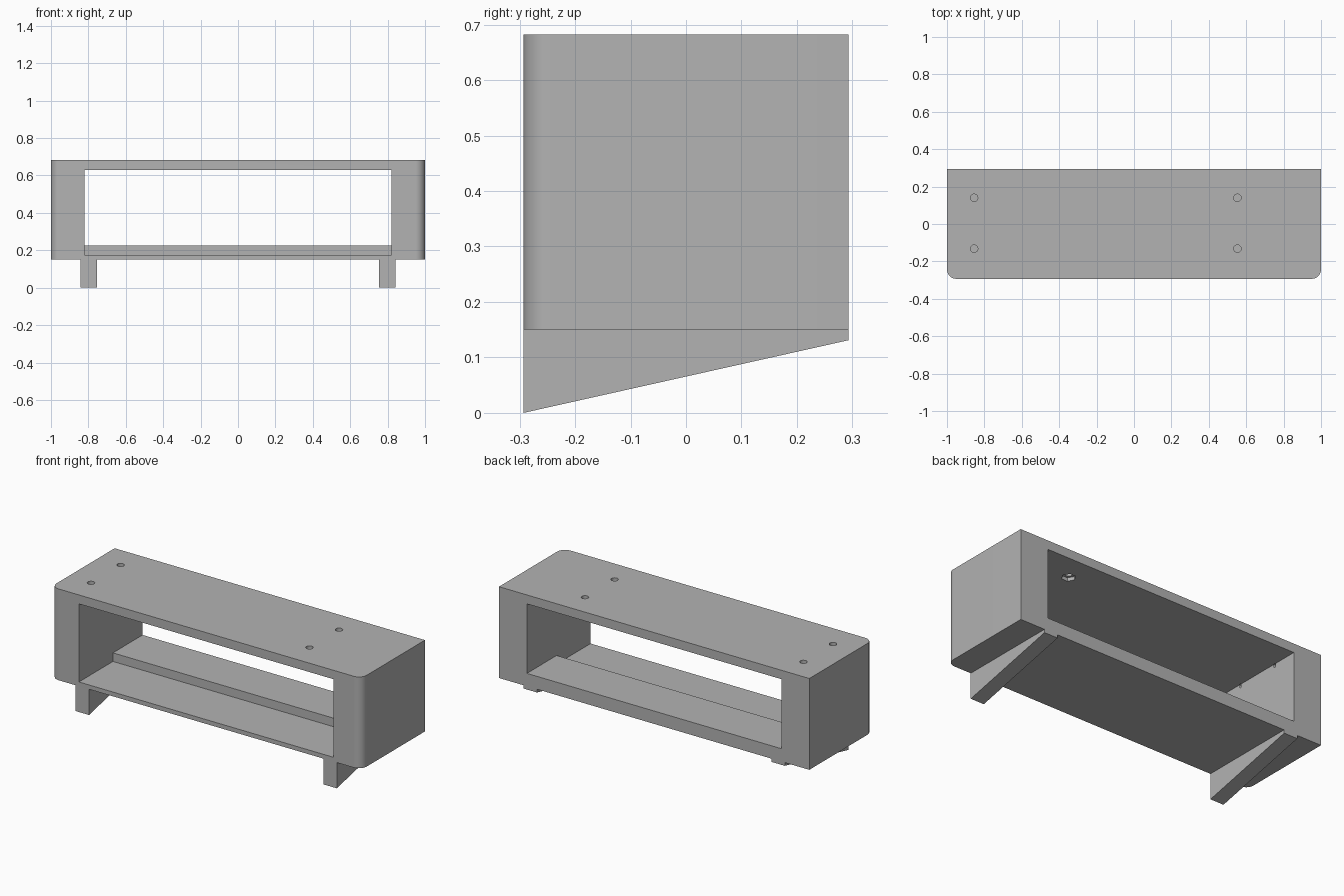
import bpy, bmesh, math

cube = bpy.data.objects.get("Cube")
if cube:
    bpy.data.objects.remove(cube, do_unlink=True)

grey = bpy.data.materials.new("plain grey")
grey.use_nodes = True
colour = (0.45, 0.45, 0.45, 1)
grey.diffuse_color = colour
grey.node_tree.nodes["Principled BSDF"].inputs["Base Color"].default_value = colour

DEPTH = 0.293      # half of the depth
BASE, TOP = 0.15, 0.682
OPEN_X, OPEN_TOP = 0.82, 0.63


def prism(name, points, axis, start, end):
    """Extrude a closed profile along an axis (x or z)."""
    place = (lambda p: (start, p[0], p[1])) if axis == "x" else (lambda p: (p[0], p[1], start))
    offset = (end - start, 0, 0) if axis == "x" else (0, 0, end - start)
    bm = bmesh.new()
    face = bm.faces.new([bm.verts.new(place(p)) for p in points])
    grown = bmesh.ops.extrude_face_region(bm, geom=[face])["geom"]
    bmesh.ops.translate(bm, vec=offset, verts=[v for v in grown if isinstance(v, bmesh.types.BMVert)])
    bmesh.ops.recalc_face_normals(bm, faces=bm.faces)
    mesh = bpy.data.meshes.new(name)
    bm.to_mesh(mesh)
    bm.free()
    mesh.materials.append(grey)
    obj = bpy.data.objects.new(name, mesh)
    bpy.context.collection.objects.link(obj)
    return obj


def cut(target, cutter):
    cutter.hide_render = True
    mod = target.modifiers.new("cut", "BOOLEAN")
    mod.operation, mod.solver, mod.object = "DIFFERENCE", "EXACT", cutter
    bpy.context.view_layer.objects.active = target
    bpy.ops.object.modifier_apply(modifier=mod.name)
    bpy.data.objects.remove(cutter, do_unlink=True)


def circle(x, y, radius, sides):
    return [(x + radius * math.cos(math.tau * i / sides),
             y + radius * math.sin(math.tau * i / sides)) for i in range(sides)]


# Cabinet body with rounded front corners
R = 0.05
outline = [(1, DEPTH), (-1, DEPTH)]
for cx, turn in ((-1 + R, math.pi), (1 - R, 1.5 * math.pi)):
    for i in range(13):
        a = turn + i * math.pi / 24
        outline.append((cx + R * math.cos(a), -DEPTH + R + R * math.sin(a)))
body = prism("cabinet_body", outline, "z", BASE, TOP)

# Opening right through, with a raised step at the back of the floor
opening = [(-0.5, 0.175), (0.02, 0.175), (0.02, 0.225), (0.5, 0.225),
           (0.5, OPEN_TOP), (-0.5, OPEN_TOP)]
cut(body, prism("opening_cutter", opening, "x", -OPEN_X, OPEN_X))

# Screw holes in the top, each with a hexagonal nut pocket beneath
for x in (-0.855, 0.553):
    for y in (-0.132, 0.14):
        cut(body, prism("hole_cutter", circle(x, y, 0.02, 24), "z", 0.61, 0.8))
        cut(body, prism("pocket_cutter", circle(x, y, 0.038, 6), "z", 0.61, 0.65))

bpy.ops.object.select_all(action="DESELECT")
body.select_set(True)
bpy.context.view_layer.objects.active = body
bpy.ops.object.shade_smooth_by_angle(angle=math.radians(30))

# Wedge feet that tilt the cabinet
wedge = [(-DEPTH, 0), (DEPTH, 0.131), (DEPTH, BASE), (-DEPTH, BASE)]
for name, start in (("right_foot", -0.842), ("left_foot", 0.755)):
    prism(name, wedge, "x", start, start + 0.087)
